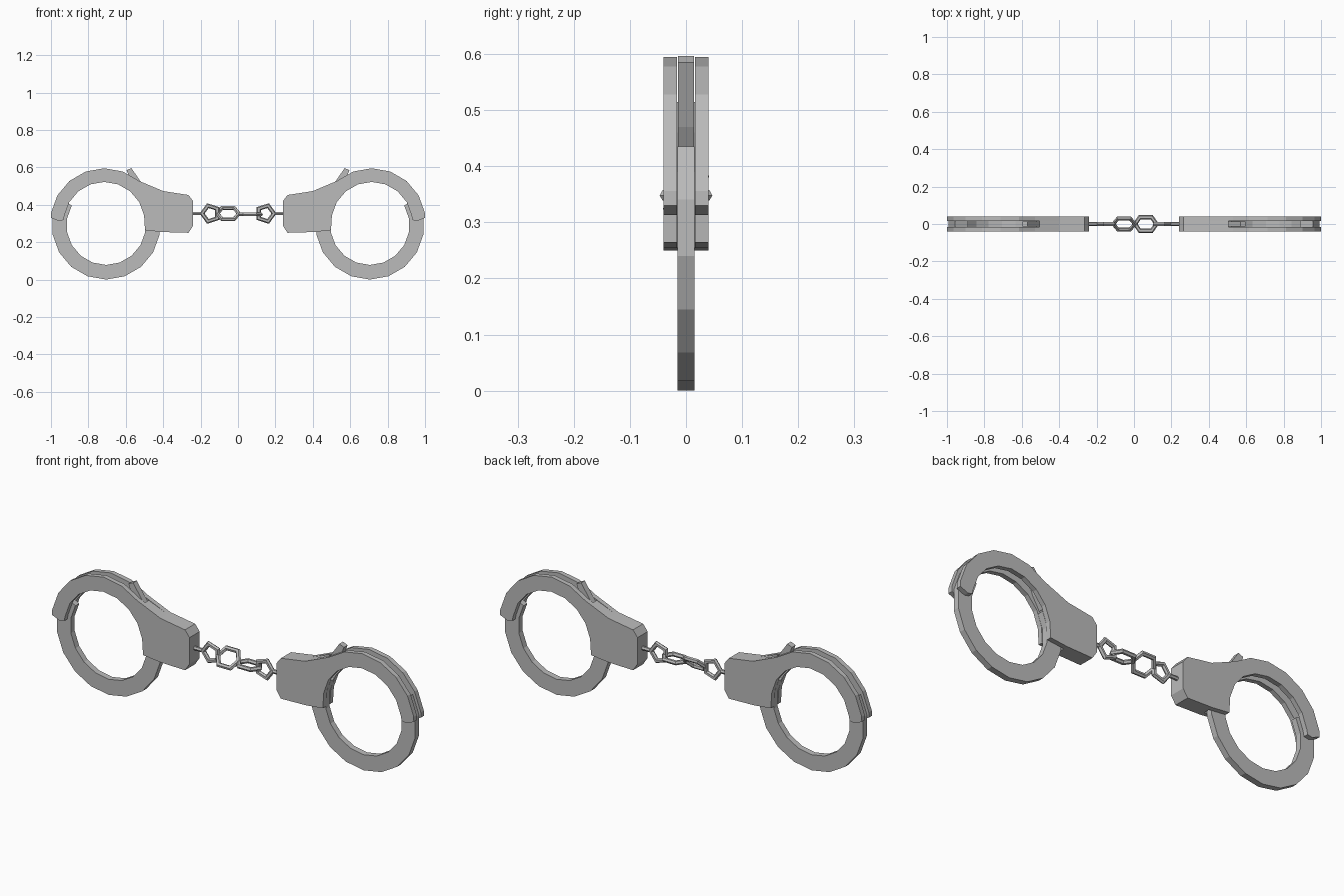
import bpy, bmesh, math
from mathutils import Vector

cube = bpy.data.objects.get("Cube")
if cube:
    bpy.data.objects.remove(cube, do_unlink=True)

steel = bpy.data.materials.new("grey_steel")
steel.use_nodes = True
GREY = (0.5, 0.5, 0.5, 1)
steel.diffuse_color = GREY
steel.node_tree.nodes["Principled BSDF"].inputs["Base Color"].default_value = GREY


def finish(bm, name):
    bmesh.ops.recalc_face_normals(bm, faces=bm.faces)
    mesh = bpy.data.meshes.new(name)
    bm.to_mesh(mesh)
    bm.free()
    mesh.materials.append(steel)
    obj = bpy.data.objects.new(name, mesh)
    bpy.context.collection.objects.link(obj)
    return obj


def slab(name, outline, y0, y1, side):
    """Extrude an (x, z) outline from y0 to y1, mirrored by side."""
    bm = bmesh.new()
    face = bm.faces.new([bm.verts.new((side * x, y0, z)) for x, z in outline])
    ext = bmesh.ops.extrude_face_region(bm, geom=[face])
    verts = [v for v in ext["geom"] if isinstance(v, bmesh.types.BMVert)]
    bmesh.ops.translate(bm, vec=(0, y1 - y0, 0), verts=verts)
    return finish(bm, name)


def arc(cx, cz, r, start, stop, step=20):
    return [(cx + r * math.cos(math.radians(a)), cz + r * math.sin(math.radians(a)))
            for a in range(start, stop, step)]


def link(name, pts, centre, tilt, radius=0.011, sides=6):
    """Closed mitred tube through (x, w) points; tilt turns w about the x axis."""
    bm = bmesh.new()
    across = Vector((0, math.cos(tilt), math.sin(tilt)))
    normal = Vector((0, -math.sin(tilt), math.cos(tilt)))
    flat = [Vector(p) for p in pts]
    n, rings = len(flat), []
    for i, p in enumerate(flat):
        a = (p - flat[i - 1]).normalized()
        b = (flat[(i + 1) % n] - p).normalized()
        na, nb = Vector((a.y, -a.x)), Vector((b.y, -b.x))
        mitre = (na + nb) / (1 + na.dot(nb))
        ring = []
        for k in range(sides):
            t = math.tau * k / sides
            q = p + mitre * radius * math.cos(t)
            ring.append(bm.verts.new(Vector(centre) + Vector((q.x, 0, 0))
                                     + across * q.y + normal * radius * math.sin(t)))
        rings.append(ring)
    for i in range(n):
        r0, r1 = rings[i], rings[(i + 1) % n]
        for k in range(sides):
            m = (k + 1) % sides
            bm.faces.new((r0[k], r0[m], r1[m], r1[k]))
    return finish(bm, name)


# Outlines, x measured outward from the middle of the chain
handle = [(0.40, 0.473), (0.265, 0.452), (0.24, 0.42), (0.24, 0.288),
          (0.265, 0.25), (0.404, 0.254), (0.497, 0.264)]
plate = ([(1.0, 0.33)] + arc(0.715, 0.306, 0.289, 10, 131) + handle
         + arc(0.715, 0.306, 0.216, 10, 171)[::-1] + [(0.933, 0.318), (0.958, 0.313)])
core = [(0.505, 0.514)] + handle[:-1] + [(0.43, 0.31), (0.45, 0.39), (0.485, 0.46)]
arm = arc(0.705, 0.29, 0.29, 150, 391) + arc(0.705, 0.29, 0.212, 150, 391)[::-1]
lever = [(0.596, 0.585), (0.570, 0.596), (0.525, 0.53), (0.49, 0.48),
         (0.515, 0.41), (0.55, 0.47)]

CHAIN_Z = 0.353
for side, tag in ((1, "left"), (-1, "right")):
    # Cuff: two side plates around a solid core, swinging arm and release lever
    slab(tag + "_front_plate", plate, -0.04, -0.016, side)
    slab(tag + "_back_plate", plate, 0.016, 0.04, side)
    slab(tag + "_handle_core", core, -0.016, 0.016, side)
    slab(tag + "_swing_arm", arm, -0.015, 0.015, side)
    slab(tag + "_release_lever", lever, -0.0145, 0.0145, side)

    # Staple joining the handle to the chain
    bm = bmesh.new()
    bmesh.ops.create_cone(bm, cap_ends=True, segments=6, radius1=0.01, radius2=0.01, depth=0.06)
    for v in bm.verts:
        v.co = (side * 0.22 + v.co.z, v.co.y, CHAIN_Z + v.co.x)
    finish(bm, tag + "_staple")

    # Five-sided end link standing upright
    pent = [(0.192, 0), (0.161, 0.042), (0.111, 0.026), (0.111, -0.026), (0.161, -0.042)]
    link(tag + "_end_link", [(side * x, w) for x, w in pent][::-side], (0, 0, CHAIN_Z), math.pi / 2)

# Two six-sided middle links, one tilted and one lying flat
hexagon = [(0.057, 0), (0.032, 0.036), (-0.032, 0.036), (-0.057, 0), (-0.032, -0.036), (0.032, -0.036)]
link("tilted_middle_link", [(x, w * 1.2) for x, w in hexagon][::-1],
     (-0.053, 0, CHAIN_Z), math.radians(45))
link("flat_middle_link", hexagon[::-1], (0.063, 0, CHAIN_Z - 0.005), 0)
